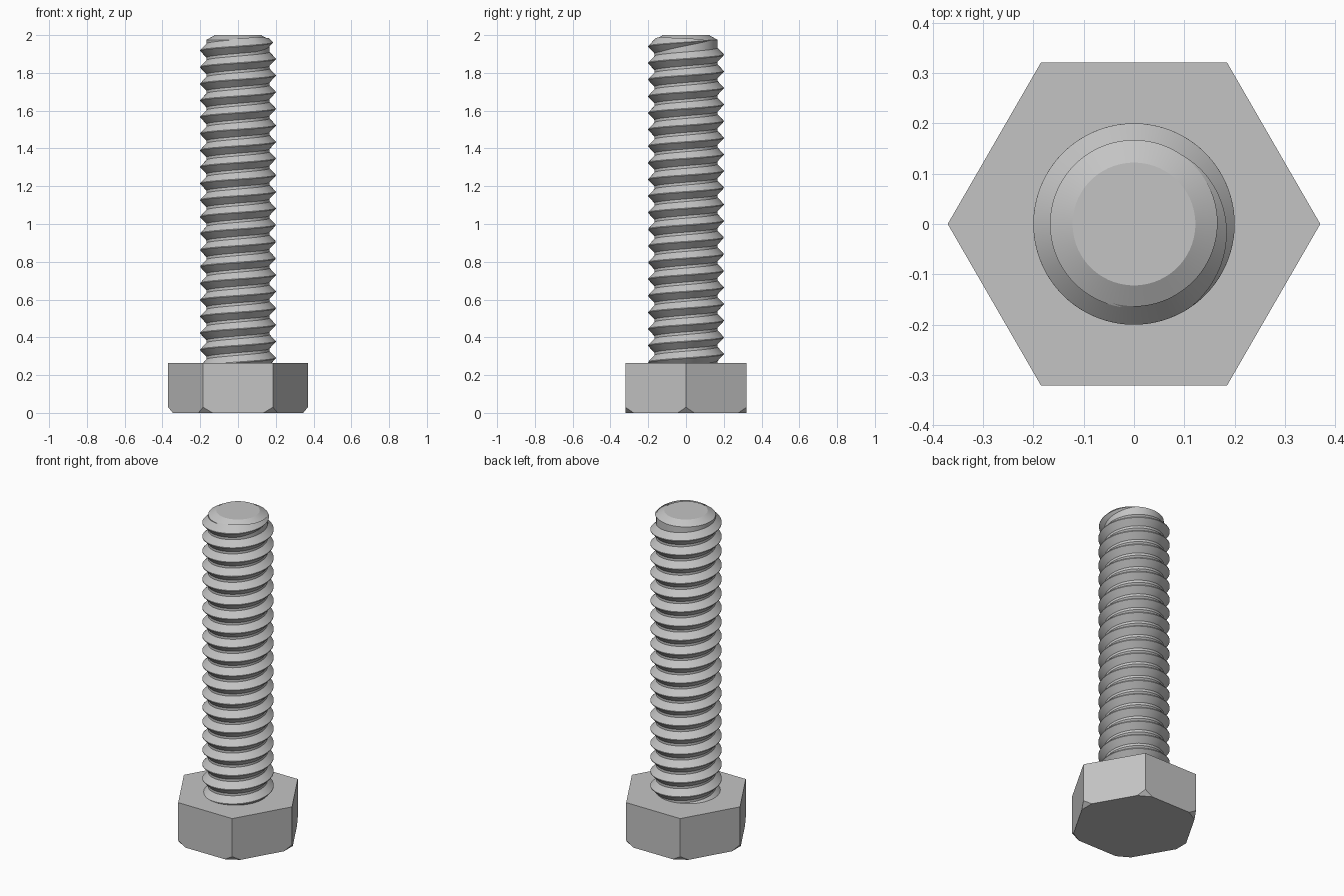
import bpy, bmesh
from math import pi, cos, sin, radians
from mathutils import Vector

cube = bpy.data.objects.get("Cube")
if cube:
    bpy.data.objects.remove(cube, do_unlink=True)

CORE_R, CREST_R = 0.167, 0.2
HEAD_R, HEAD_H = 0.37, 0.265
PITCH = 0.088
SEGMENTS = 72

steel = bpy.data.materials.new("grey steel")
steel.use_nodes = True
grey = (0.55, 0.55, 0.55, 1)
steel.diffuse_color = grey
steel.node_tree.nodes["Principled BSDF"].inputs["Base Color"].default_value = grey


def polar(r, angle, z):
    return Vector((r * cos(angle), r * sin(angle), z))


def finish(bm, name, smooth=True):
    bmesh.ops.recalc_face_normals(bm, faces=bm.faces[:])
    mesh = bpy.data.meshes.new(name)
    bm.to_mesh(mesh)
    bm.free()
    mesh.materials.append(steel)
    obj = bpy.data.objects.new(name, mesh)
    bpy.context.collection.objects.link(obj)
    if smooth:
        bpy.ops.object.select_all(action='DESELECT')
        obj.select_set(True)
        bpy.context.view_layer.objects.active = obj
        bpy.ops.object.shade_smooth_by_angle(angle=radians(25))
    return obj


def loft(rings):
    """Skin closed rings of equal length and cap both ends."""
    bm = bmesh.new()
    rows = [[bm.verts.new(p) for p in ring] for ring in rings]
    n = len(rows[0])
    for a, b in zip(rows, rows[1:]):
        for i in range(n):
            j = (i + 1) % n
            bm.faces.new((a[i], a[j], b[j], b[i]))
    bm.faces.new(rows[0][::-1])
    bm.faces.new(rows[-1])
    return bm


# Hexagonal head, with its bottom corners cut off by sloping planes
corners = [k * pi / 3 for k in range(6)]
bm = loft([[polar(HEAD_R, a, z) for a in corners] for z in (0, HEAD_H)])
for a in corners:
    cut = bmesh.ops.bisect_plane(
        bm, geom=bm.verts[:] + bm.edges[:] + bm.faces[:],
        plane_co=polar(HEAD_R, a, 0.03), plane_no=polar(0.03, a, -0.025),
        clear_outer=True)
    edges = [e for e in cut["geom_cut"] if isinstance(e, bmesh.types.BMEdge)]
    bmesh.ops.edgeloop_fill(bm, edges=edges)
finish(bm, "hex_head", smooth=False)

# Plain core of the shank with a chamfered tip
profile = [(CORE_R, 0.2), (CORE_R, 1.975), (0.122, 2.0)]
finish(loft([[polar(r, 2 * pi * i / SEGMENTS, z) for i in range(SEGMENTS)]
             for r, z in profile]), "shank_core")

# Right-handed thread that starts inside the head and fades out at the tip
end = radians(235)
fade = radians(110)
start = -19.4 * 2 * pi
steps = int((end - start) / (2 * pi) * SEGMENTS)
rings = []
for s in range(steps + 1):
    a = start + (end - start) * s / steps
    size = max(min(1, (end - a) / fade), 0.01)
    z = 1.918 + PITCH * a / (2 * pi)
    crest = CORE_R + (CREST_R - CORE_R) * size
    root = CORE_R - 0.004 * size
    rings.append([polar(r, a + pi, z + dz * size) for r, dz in
                  ((root, -0.041), (crest, -0.002), (crest, 0.002), (root, 0.041))])
finish(loft(rings), "screw_thread")
